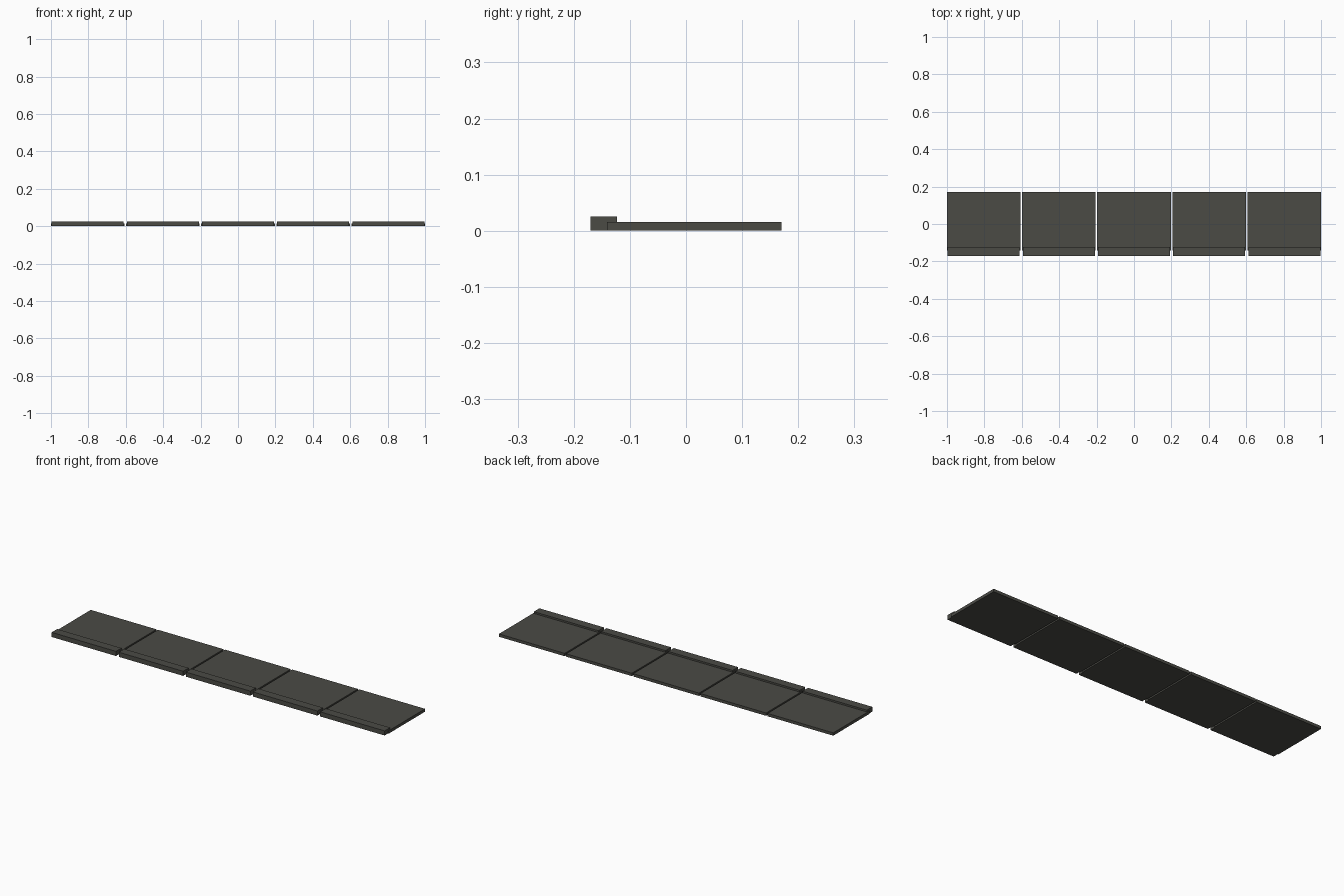
import bpy
import bmesh

cube = bpy.data.objects.get("Cube")
if cube:
    bpy.data.objects.remove(cube, do_unlink=True)

# Single dark material
grey = bpy.data.materials.new("dark_warm_grey")
grey.use_nodes = True
colour = (0.07, 0.07, 0.06, 1)
grey.diffuse_color = colour
grey.node_tree.nodes["Principled BSDF"].inputs["Base Color"].default_value = colour


def box(name, x, y, z):
    """Flat-shaded box spanning the given (min, max) ranges."""
    bm = bmesh.new()
    bmesh.ops.create_cube(bm, size=1)
    for v in bm.verts:
        v.co = [r[0] if c < 0 else r[1] for c, r in zip(v.co, (x, y, z))]
    mesh = bpy.data.meshes.new(name)
    bm.to_mesh(mesh)
    bm.free()
    mesh.materials.append(grey)
    obj = bpy.data.objects.new(name, mesh)
    bpy.context.collection.objects.link(obj)
    return obj


COUNT, WIDTH, INSET = 5, 0.393, 0.004
pitch = (2 - WIDTH) / (COUNT - 1)

# Row of slabs, each with a slightly narrower raised lip along the front
for i in range(COUNT):
    left = -1 + i * pitch
    right = left + WIDTH
    box(f"slab_{i + 1}", (left, right), (-0.141, 0.17), (0, 0.0155))
    box(f"front_lip_{i + 1}", (left + INSET, right - INSET), (-0.17, -0.123), (0, 0.025))
